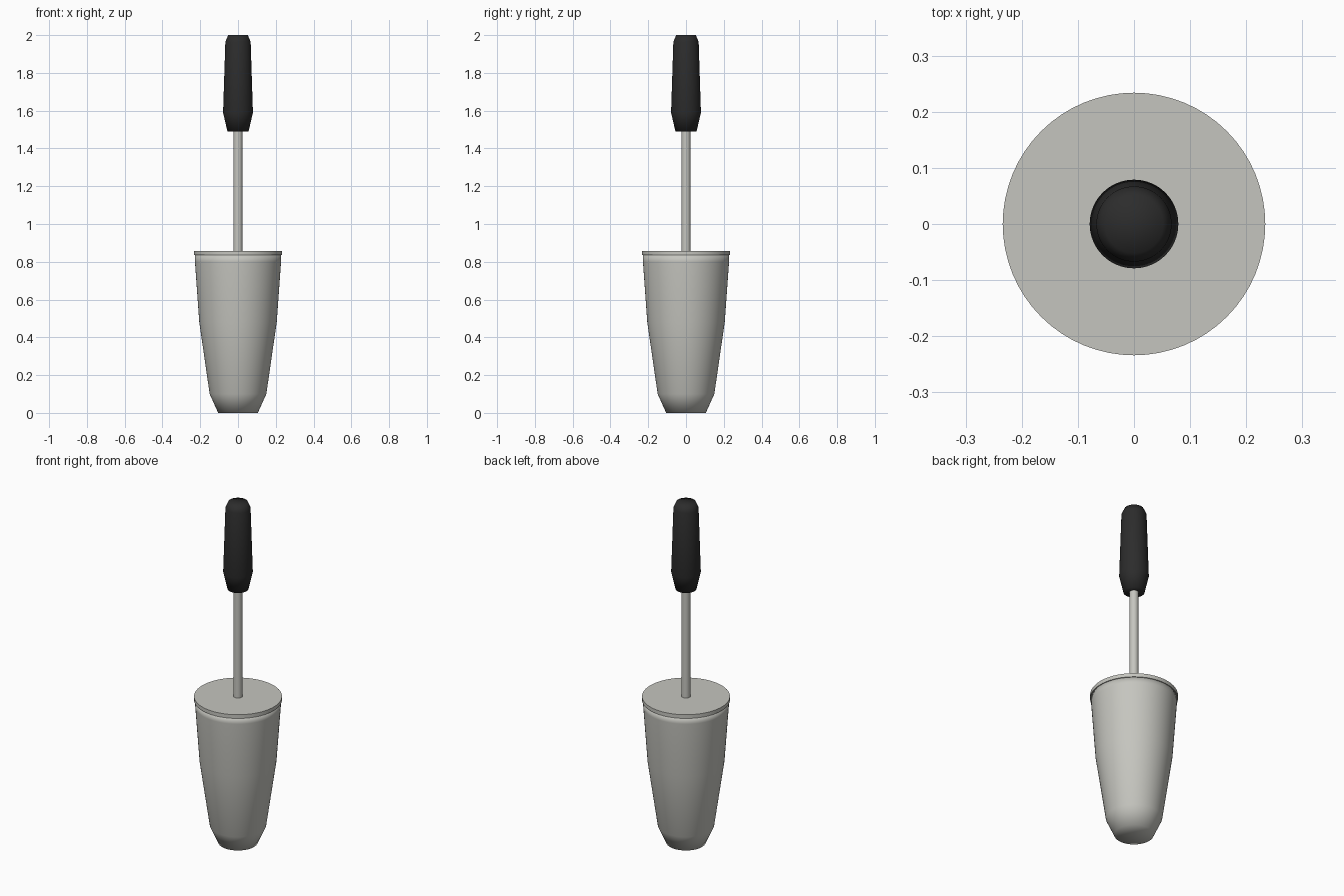
import bpy, bmesh, math

cube = bpy.data.objects.get("Cube")
if cube:
    bpy.data.objects.remove(cube, do_unlink=True)


def material(name, colour):
    mat = bpy.data.materials.new(name)
    mat.use_nodes = True
    mat.diffuse_color = colour
    mat.node_tree.nodes["Principled BSDF"].inputs["Base Color"].default_value = colour
    return mat


def lathe(name, profile, mat, sharp_angle=180, sides=64):
    """Spin (radius, height) points around z; the ends lie on the axis."""
    bm = bmesh.new()
    verts = [bm.verts.new((r, 0, z)) for r, z in profile]
    edges = [bm.edges.new(pair) for pair in zip(verts, verts[1:])]
    bmesh.ops.spin(bm, geom=verts + edges, cent=(0, 0, 0), axis=(0, 0, 1),
                   angle=math.tau, steps=sides, use_duplicate=False)
    bmesh.ops.remove_doubles(bm, verts=bm.verts, dist=1e-5)
    bmesh.ops.recalc_face_normals(bm, faces=bm.faces)
    mesh = bpy.data.meshes.new(name)
    bm.to_mesh(mesh)
    bm.free()
    mesh.materials.append(mat)
    obj = bpy.data.objects.new(name, mesh)
    bpy.context.collection.objects.link(obj)
    bpy.ops.object.select_all(action="DESELECT")
    obj.select_set(True)
    bpy.context.view_layer.objects.active = obj
    bpy.ops.object.shade_smooth_by_angle(angle=math.radians(sharp_angle))
    return obj


grey = material("warm grey", (0.56, 0.56, 0.52, 1))
black = material("soft black", (0.025, 0.025, 0.025, 1))

# Tapered holder, smooth all the way round
lathe("holder", [(0, 0), (0.105, 0), (0.15, 0.1), (0.205, 0.48),
                 (0.228, 0.8), (0.229, 0.837), (0, 0.837)], grey)

# Flat lid with crisp edges
lathe("lid", [(0, 0.836), (0.234, 0.836), (0.234, 0.858), (0, 0.858)], grey, 30)

# Slim shaft
lathe("shaft", [(0, 0.85), (0.024, 0.85), (0.024, 1.52), (0, 1.52)], grey, 30, 32)

# Rounded grip
lathe("grip", [(0, 1.49), (0.056, 1.49), (0.079, 1.59),
               (0.067, 1.965), (0.052, 2.0), (0, 2.0)], black)
